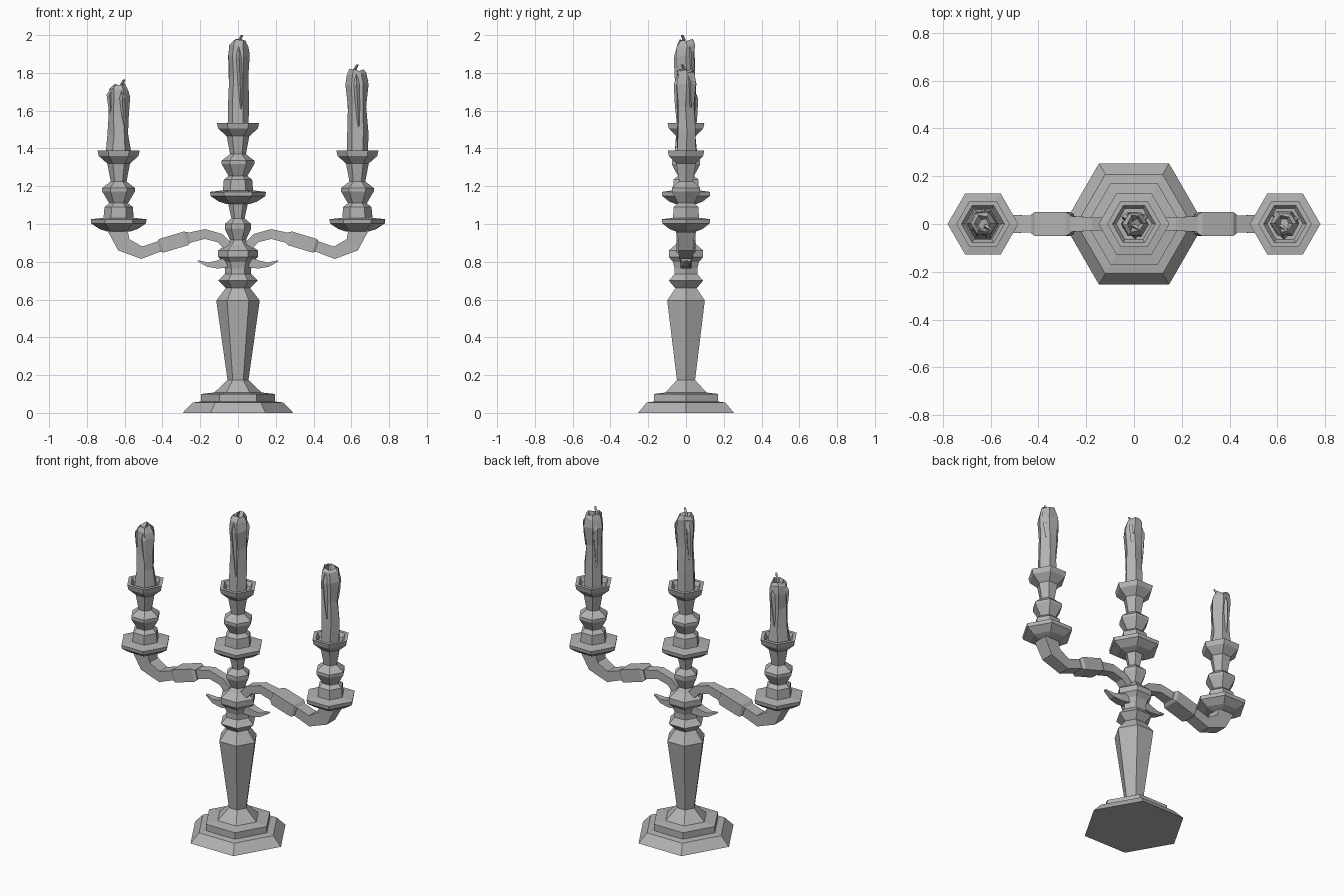
import bpy, bmesh, math, random
from mathutils import Vector

cube = bpy.data.objects.get("Cube")
if cube:
    bpy.data.objects.remove(cube, do_unlink=True)

metal = bpy.data.materials.new("plain grey")
grey = (0.45, 0.45, 0.45, 1)
metal.diffuse_color = grey
metal.use_nodes = True
metal.node_tree.nodes["Principled BSDF"].inputs["Base Color"].default_value = grey


def loft(name, rings):
    """Skin a list of equal-sized point rings and cap both ends."""
    bm = bmesh.new()
    loops = [[bm.verts.new(p) for p in ring] for ring in rings]
    n = len(loops[0])
    for a, b in zip(loops, loops[1:]):
        for i in range(n):
            j = (i + 1) % n
            bm.faces.new((a[i], a[j], b[j], b[i]))
    bm.faces.new(loops[0][::-1])
    bm.faces.new(loops[-1])
    bmesh.ops.recalc_face_normals(bm, faces=bm.faces)
    mesh = bpy.data.meshes.new(name)
    bm.to_mesh(mesh)
    bm.free()
    mesh.materials.append(metal)
    obj = bpy.data.objects.new(name, mesh)
    bpy.context.collection.objects.link(obj)
    return obj


def ring(r, z, x=0, y=0, n=6):
    return [Vector((x + r * math.cos(k * math.tau / n), y + r * math.sin(k * math.tau / n), z))
            for k in range(n)]


def lathe(name, profile, x=0, dz=0):
    return loft(name, [ring(r, z + dz, x) for r, z in profile])


def bar(name, path, side):
    """Rectangular bar along an x-z path of (x, z, half height, half width)."""
    pts = [Vector((x, 0, z)) for x, z, _, _ in path]
    rings = []
    for i, (_, _, h, w) in enumerate(path):
        d = (pts[min(i + 1, len(pts) - 1)] - pts[max(i - 1, 0)]).normalized()
        up = Vector((-d.z, 0, d.x)) * h
        across = Vector((0, w, 0))
        corners = [pts[i] + up + across, pts[i] + up - across,
                   pts[i] - up - across, pts[i] - up + across]
        rings.append([Vector((p.x * side, p.y, p.z)) for p in corners])
    return loft(name, rings)


# Stepped foot and turned stem
lathe("foot", [(.293, 0), (.24, .055), (.197, .06), (.197, .1), (.125, .108), (.055, .175)])
lathe("stem", [(.055, .17), (.115, .595), (.065, .66), (.105, .70), (.07, .735), (.07, .765),
               (.08, .80), (.105, .825), (.105, .86), (.065, .89), (.042, .915),
               (.07, .975), (.07, 1.0), (.035, 1.03), (.055, 1.12)])

# Drip plate, turned holder and hollow cup, shared by all three candles
holder = [(.06, 1.105), (.10, 1.118), (.145, 1.148), (.148, 1.17), (.08, 1.178), (.075, 1.235),
          (.05, 1.255), (.087, 1.318), (.087, 1.335), (.042, 1.37), (.06, 1.465),
          (.105, 1.505), (.112, 1.535), (.09, 1.535), (.075, 1.51)]


def candle(name, x, base, top, flare, lean, wick_x, drips, seed):
    rng = random.Random(seed)
    h = top - base
    # Wax body with a melted hollow at the tip
    rings = []
    for t, r in ((0, flare), (.3, .054), (.6, .049), (.82, .057), (.95, .052), (1, .036), (.94, .02)):
        loop = ring(r, base + h * t, x + lean * t)
        if t > .2:
            for p in loop:
                p += Vector((rng.uniform(-.006, .006), rng.uniform(-.006, .006),
                             rng.uniform(-.012, .012)))
        rings.append(loop)
    loft(name + "_candle", rings)
    # Wax runs down the outside
    for k, (angle, length) in enumerate(drips):
        a = math.radians(angle)
        run = []
        for t, out, r in ((0, .036, .008), (.2, .050, .015), (.6, .047, .012), (1, .044, .004)):
            run.append(ring(r, top - .02 - length * t,
                            x + lean + math.cos(a + t * .3) * out, math.sin(a + t * .3) * out, 4))
        loft(name + "_drip_%d" % k, run)
    # Bent wick
    loft(name + "_wick", [ring(.008, top - .035, x + lean + wick_x - .012, -.008, 4),
                          ring(.009, top + .008, x + lean + wick_x, -.012, 4),
                          ring(.007, top + .03, x + lean + wick_x + .012, -.02, 4)])


spots = (("middle", 0, 0, 1.97, .055, .003, .006, ((270, .34), (30, .2), (140, .28))),
         ("right", -.632, -.145, 1.735, .07, .0, .018, ((290, .24), (80, .26), (190, .15))),
         ("left", .632, -.145, 1.815, .056, -.003, -.008, ((265, .28), (20, .18), (130, .3))))
for seed, (name, x, dz, top, flare, lean, wick_x, drips) in enumerate(spots):
    lathe(name + "_holder", holder, x, dz)
    candle(name, x, 1.505 + dz, top, flare, lean, wick_x, drips, seed)

# Curved arms with box sleeves, and small curls beneath
arm = [(.04, .87, .025, .028), (.095, .925, .025, .028), (.175, .947, .026, .028),
       (.26, .927, .027, .033), (.42, .88, .028, .036), (.51, .848, .033, .037),
       (.605, .89, .042, .04), (.638, .975, .052, .045)]
sleeve = [(.258, .929, .028, .04), (.275, .924, .038, .05),
          (.405, .885, .038, .05), (.42, .88, .028, .04)]
curl = [(.05, .80, .03, .03), (.11, .785, .021, .026), (.16, .785, .012, .02), (.213, .805, .003, .008)]
for label, side in (("left", 1), ("right", -1)):
    bar(label + "_arm", arm, side)
    bar(label + "_sleeve", sleeve, side)
    bar(label + "_curl", curl, side)
